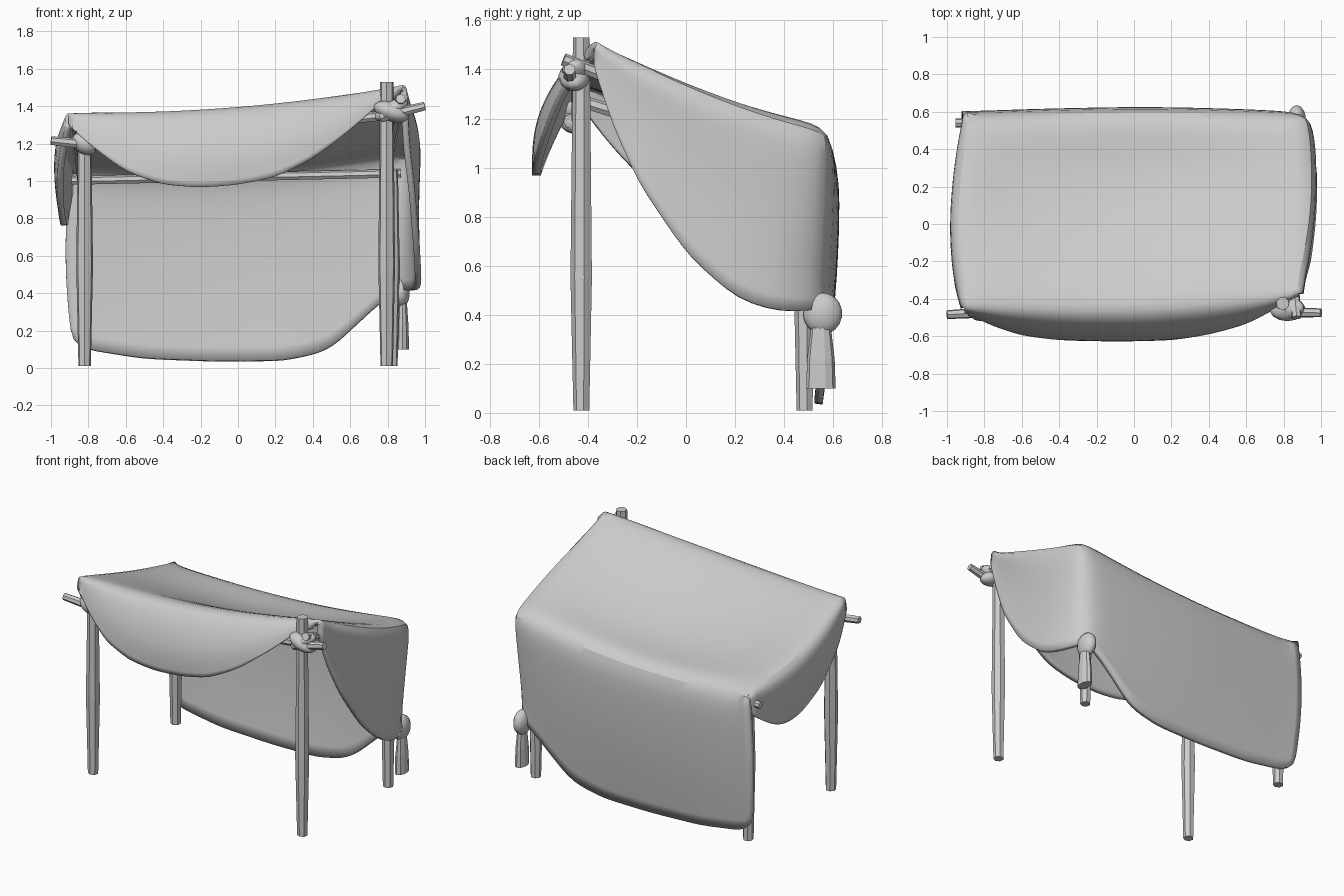
import bpy, bmesh
from math import sin, pi
from mathutils import Vector as V

if "Cube" in bpy.data.objects:
    bpy.data.objects.remove(bpy.data.objects["Cube"])

NU, NV, NR = 20, 12, 7


def finish(ob, angle=0.6):
    bpy.ops.object.select_all(action='DESELECT')
    ob.select_set(True)
    bpy.context.view_layer.objects.active = ob
    bpy.ops.object.shade_smooth_by_angle(angle=angle)


def rod(name, p, q, r1, r2, sides=7):
    p, q = V(p), V(q)
    bpy.ops.mesh.primitive_cone_add(vertices=sides, radius1=r1, radius2=r2,
                                    depth=(q - p).length, location=(p + q) / 2)
    ob = bpy.context.object
    ob.name = name
    ob.rotation_euler = (q - p).to_track_quat('Z', 'Y').to_euler()
    return ob


def lump(name, loc, size, rot=(0, 0, 0)):
    bpy.ops.mesh.primitive_uv_sphere_add(segments=14, ring_count=9, radius=1,
                                         location=loc, rotation=rot)
    ob = bpy.context.object
    ob.name = name
    ob.scale = size
    finish(ob, 1.0)


# posts: (name, x, y, top height)
for name, x, y, h in (("front_left_post", -.82, -.425, 1.31), ("front_right_post", .795, -.425, 1.53),
                      ("back_left_post", -.82, .485, 1.0), ("back_right_post", .82, .485, 1.06)):
    rod(name + "_foot", (x, y, .01), (x, y, .55), .034, .046)
    rod(name, (x, y, .55), (x, y, h), .046, .036)

# cross poles under the cloth
rod("front_pole", (-.82, -.44, 1.19), (.8, -.44, 1.35), .027, .027)
rod("front_pole_left_end", (-1, -.485, 1.215), (-.76, -.47, 1.19), .024, .03)
rod("front_pole_right_end", (1, -.475, 1.4), (.76, -.47, 1.34), .024, .03)
rod("back_pole", (-.955, .54, 1.0), (.87, .535, 1.04), .024, .024)
rod("left_side_pole", (-.86, -.49, 1.29), (-.83, .53, .97), .027, .027)
rod("right_side_pole", (.87, -.5, 1.44), (.78, .53, 1.03), .027, .027)

# rope lashings at the front joints
lump("left_lashing", (-.82, -.455, 1.2), (.075, .065, .055), (0, .6, 0))
lump("left_lashing_wrap", (-.82, -.45, 1.22), (.075, .06, .045), (0, -.6, 0))
lump("right_lashing", (.82, -.455, 1.37), (.1, .065, .05), (0, .35, 0))
lump("right_lashing_wrap", (.82, -.45, 1.38), (.1, .06, .045), (0, -.5, 0))

# cloth: sagging roof with four hanging flaps
FL, FR = V((-.905, -.44, 1.36)), V((.885, -.37, 1.5))
BL, BR = V((-.895, .585, 1.075)), V((.945, .585, 1.165))


def roof(u, v):
    p = FL.lerp(FR, u).lerp(BL.lerp(BR, u), v)
    p.y -= .07 * sin(pi * u) * (1 - v)
    p.y += .025 * sin(pi * u) * v
    p.z -= sin(pi * u) * (.02 + .02 * v + .075 * sin(pi * v ** 1.4)) + .022 * sin(pi * v)
    p.x += sin(pi * v) * (.055 * u - .06 * (1 - u))
    return p


def resample(pts, n):
    pts = [V(p) for p in pts]
    d = [0]
    for a, b in zip(pts, pts[1:]):
        d.append(d[-1] + (b - a).length)
    out = []
    for i in range(n + 1):
        t = d[-1] * i / n
        k = 0
        while k < len(pts) - 2 and d[k + 1] < t:
            k += 1
        out.append(pts[k].lerp(pts[k + 1], (t - d[k]) / (d[k + 1] - d[k])))
    return out


bm = bmesh.new()


def patch(rows):
    vs = [[bm.verts.new(p) for p in r] for r in rows]
    for a, b in zip(vs, vs[1:]):
        for i in range(len(a) - 1):
            bm.faces.new((a[i], a[i + 1], b[i + 1], b[i]))


def flap(top, bottom, bulge, start=(0, 0, 0)):
    # bulge pushes the middle out, start bows the first free edge
    n = len(top) - 1
    low = resample(bottom, n)
    rows = []
    for j in range(NR + 1):
        t = j / NR
        rows.append([top[i].lerp(low[i], t) + sin(pi * t) *
                     (V(bulge) * sin(pi * i / n) + V(start) * max(0, 1 - 3 * i / n))
                     for i in range(n + 1)])
    patch(rows)


us = [i / NU for i in range(NU + 1)]
vv = [i / NV for i in range(NV + 1)]
patch([[roof(u, v) for u in us] for v in vv])
flap([roof(u, 0) for u in us],
     [(-.9, -.46, 1.29), (-.75, -.53, 1.16), (-.6, -.58, 1.05), (-.4, -.605, .98), (-.2, -.61, .965),
      (0, -.61, .98), (.2, -.605, 1.02), (.4, -.575, 1.12), (.6, -.52, 1.27), (.75, -.44, 1.41),
      (.84, -.38, 1.45)], (0, -.05, 0))
flap([roof(0, v) for v in vv],
     [(-.91, -.45, 1.28), (-.95, -.3, 1.08), (-.95, -.1, .88), (-.935, .1, .77), (-.925, .25, .75),
      (-.92, .4, .81), (-.9, .56, .92)], (-.015, 0, 0))
KNOT = (.87, .555, .43)
flap([roof(1, v) for v in vv],
     [(.89, -.375, 1.41), (.9, -.3, 1.18), (.93, -.2, .95), (.955, 0, .65), (.965, .2, .47),
      (.955, .4, .4), KNOT], (-.02, 0, 0))
flap([roof(u, 1) for u in us],
     [(-.89, .55, .14), (-.85, .545, .105), (-.5, .54, .05), (-.1, .54, .035), (.25, .54, .04),
      (.48, .545, .09), (.6, .555, .2), (.75, .56, .34), KNOT], (0, .025, 0), (-.03, .015, 0))
bmesh.ops.remove_doubles(bm, verts=bm.verts, dist=.004)
bmesh.ops.recalc_face_normals(bm, faces=bm.faces)
# round over the shoulders of the cloth
inner = [v for v in bm.verts if not v.is_boundary]
for _ in range(2):
    bmesh.ops.smooth_vert(bm, verts=inner, factor=.5, use_axis_x=True, use_axis_y=True, use_axis_z=True)
me = bpy.data.meshes.new("cloth_canopy")
bm.to_mesh(me)
bm.free()
cloth = bpy.data.objects.new("cloth_canopy", me)
bpy.context.collection.objects.link(cloth)
sub = cloth.modifiers.new("soften", 'SUBSURF')
sub.levels = sub.render_levels = 1
mod = cloth.modifiers.new("thickness", 'SOLIDIFY')
mod.thickness, mod.offset = .034, 0
finish(cloth, 1.0)

# knotted back corner of the cloth with its hanging tail
lump("corner_knot", (.87, .557, .405), (.05, .08, .085))
for name, z0, z1, r0, r1 in (("knot_tail", .1, .22, .06, .056), ("knot_tail_neck", .22, .37, .056, .038)):
    tail = rod(name, (.88, .55, z0), (.88, .55, z1), r0, r1, 10)
    tail.rotation_euler = (0, 0, 0)
    tail.scale.x = .6
    finish(tail)
